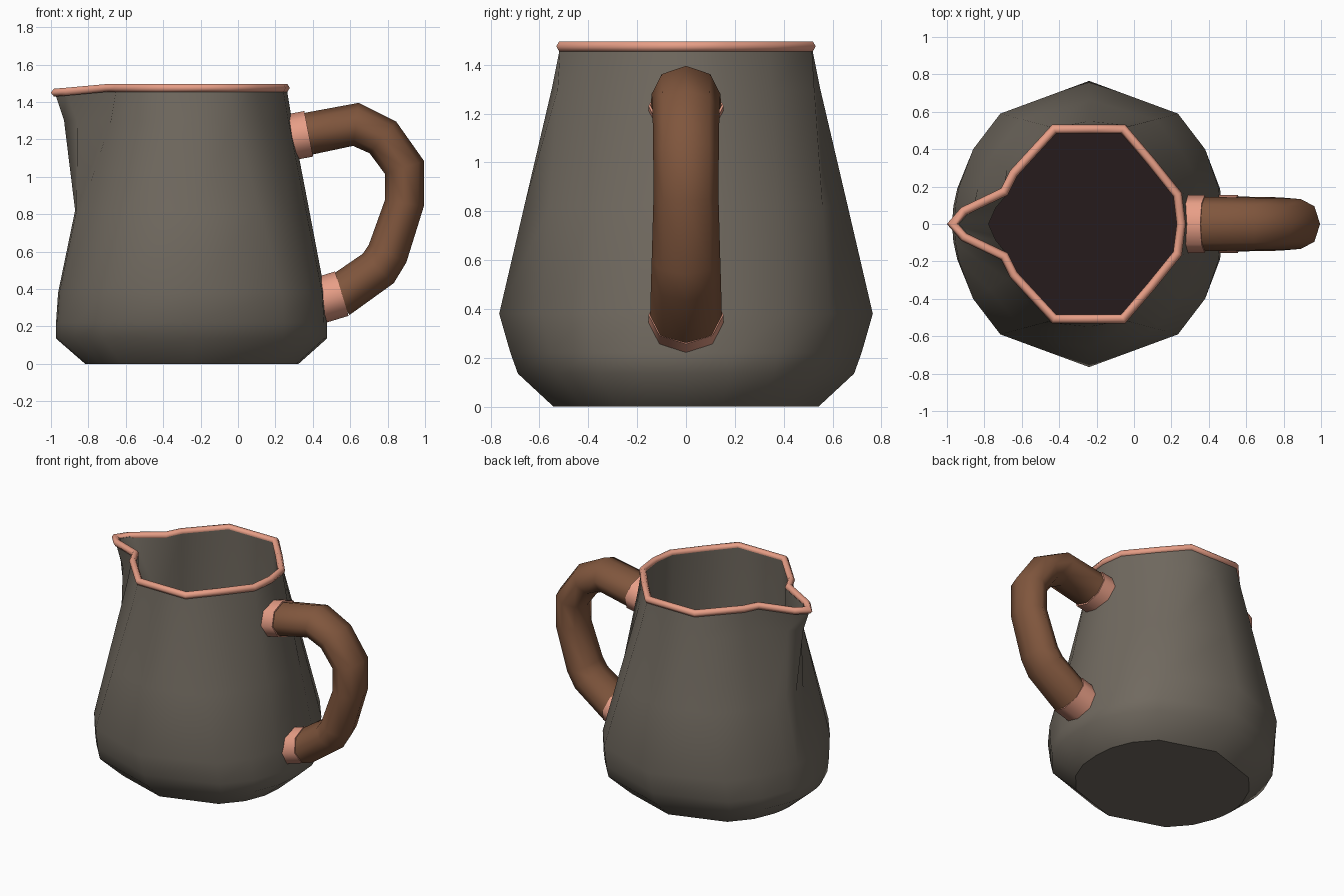
import bpy, bmesh, math
from mathutils import Vector

if "Cube" in bpy.data.objects:
    bpy.data.objects.remove(bpy.data.objects["Cube"])


def material(name, rgb):
    m = bpy.data.materials.new(name)
    lin = [((c / 255 + 0.055) / 1.055) ** 2.4 for c in rgb]
    m.diffuse_color = (*lin, 1)
    m.use_nodes = True
    m.node_tree.nodes["Principled BSDF"].inputs["Base Color"].default_value = m.diffuse_color
    return m


CLAY = material("grey clay", (112, 105, 95))
WOOD = material("brown handle", (128, 86, 61))
COPPER = material("copper trim", (234, 160, 136))
DARK = material("dark drink", (38, 27, 28))
CX = -0.24  # axis of the jug


def finish(name, bm, mats, angle=62):
    bmesh.ops.recalc_face_normals(bm, faces=bm.faces)
    me = bpy.data.meshes.new(name)
    bm.to_mesh(me)
    bm.free()
    ob = bpy.data.objects.new(name, me)
    bpy.context.collection.objects.link(ob)
    for m in mats:
        me.materials.append(m)
    bpy.ops.object.select_all(action='DESELECT')
    ob.select_set(True)
    bpy.context.view_layer.objects.active = ob
    bpy.ops.object.shade_smooth_by_angle(angle=math.radians(angle))
    return ob


def bridge(bm, rings, closed=False):
    n = len(rings[0])
    for k in range(len(rings) if closed else len(rings) - 1):
        a, b = rings[k], rings[(k + 1) % len(rings)]
        for i in range(n):
            j = (i + 1) % n
            bm.faces.new((a[i], a[j], b[j], b[i]))


def tube(name, pts, radii, up, sides, mat, wide=1.0, closed=False):
    """Sweep a polygon along a path; 'wide' stretches it along 'up'."""
    bm = bmesh.new()
    pts, up, n, rings = [Vector(p) for p in pts], Vector(up), len(pts), []
    for i, p in enumerate(pts):
        prev = pts[i - 1] if closed or i else None
        nxt = pts[(i + 1) % n] if closed or i < n - 1 else None
        d1 = (p - prev).normalized() if prev else (nxt - p).normalized()
        d2 = (nxt - p).normalized() if nxt else d1
        t = (d1 + d2).normalized()
        side = t.cross(up).normalized()
        miter = min(1.5, 1 / max(0.1, t.dot(d1)))
        ring = []
        for k in range(sides):
            a = 2 * math.pi * k / sides
            ring.append(bm.verts.new(p + side * math.cos(a) * radii[i] * miter
                                     + up * math.sin(a) * radii[i] * wide))
        rings.append(ring)
    bridge(bm, rings, closed)
    if not closed:
        bm.faces.new(rings[0])
        bm.faces.new(rings[-1])
    return finish(name, bm, [mat])


# Half outlines, relative to the jug axis, from the handle side to the spout
BELLY = [(.705, 0), (.69, .2), (.62, .4), (.475, .59), (0, .765),
         (-.475, .59), (-.62, .4), (-.695, .2), (-.715, .1), (-.722, 0)]
MOUTH = [(.5, 0), (.48, .16), (.335, .34), (.185, .515), (0, .515),
         (-.19, .515), (-.41, .275), (-.455, .175), (-.49, .09), (-.50, 0)]
LIP = MOUTH[:7] + [(-.46, .175), (-.68, .07), (-.74, 0)]
THROAT = MOUTH[:7] + [(-.46, .17), (-.62, .075), (-.69, 0)]
CAVITY = MOUTH[:7] + [(-.455, .17), (-.52, .09), (-.56, 0)]


def mirrored(half):
    return half + [(x, -y) for x, y in half[-2:0:-1]]


def mix(a, b, t):
    return [(p[0] + (q[0] - p[0]) * t, p[1] + (q[1] - p[1]) * t) for p, q in zip(a, b)]


def scaled(half, sx, sy=None):
    return [(x * sx, y * (sy or sx)) for x, y in half]


def level(x, z=1.475):
    """Rim height: the spout tip dips a little."""
    return z - 0.025 * max(0, min(1, (-x - .46) / .28))


# Body: outer wall going up, then inner wall going down to the dark drink
neck = mix(BELLY, THROAT, .86)
neck[7:] = THROAT[7:]
middle = mix(BELLY, MOUTH, .41)
rows = [(scaled(BELLY, .80, .71), 0), (scaled(BELLY, 1.015, .90), .135),
        (scaled(BELLY, 1.015, .94), .22), (BELLY, .38), (middle, .82),
        (neck, 1.3), (LIP, None), (scaled(LIP, .94), None),
        (scaled(CAVITY, .96), 1.15), (scaled(CAVITY, .97), .4)]
bm = bmesh.new()
rings = [[bm.verts.new((CX + x, y, level(x) if z is None else z))
          for x, y in mirrored(half)] for half, z in rows]
bridge(bm, rings)
bm.faces.new(rings[0])
bm.faces.new(rings[-1]).material_index = 1
body = finish("jug_body", bm, [CLAY, DARK])
body.data.polygons[len(body.data.polygons) - 2].use_smooth = False

# Copper rim following the mouth and spout
rim = [(CX + x * .985, y * .985, level(x)) for x, y in mirrored(LIP)]
tube("rim", rim, [.024] * len(rim), (0, 0, 1), 6, COPPER, closed=True)

# Handle: bent eight-sided bar
path = [(.33, 1.22), (.40, 1.235), (.63, 1.28), (.775, 1.21), (.89, 1.05),
        (.89, .86), (.80, .59), (.75, .51), (.53, .355)]
tube("handle", [(x, 0, z) for x, z in path],
     [.113, .113, .11, .107, .105, .104, .11, .112, .115], (0, 1, 0), 8, WOOD, 1.28)

# Copper collars where the handle meets the body
for name, ends in (("upper_collar", ((.275, 1.21), (.378, 1.23))),
                   ("lower_collar", ((.44, .34), (.555, .375)))):
    tube(name, [(x, 0, z) for x, z in ends], [.124, .124], (0, 1, 0), 8, COPPER, 1.24)
